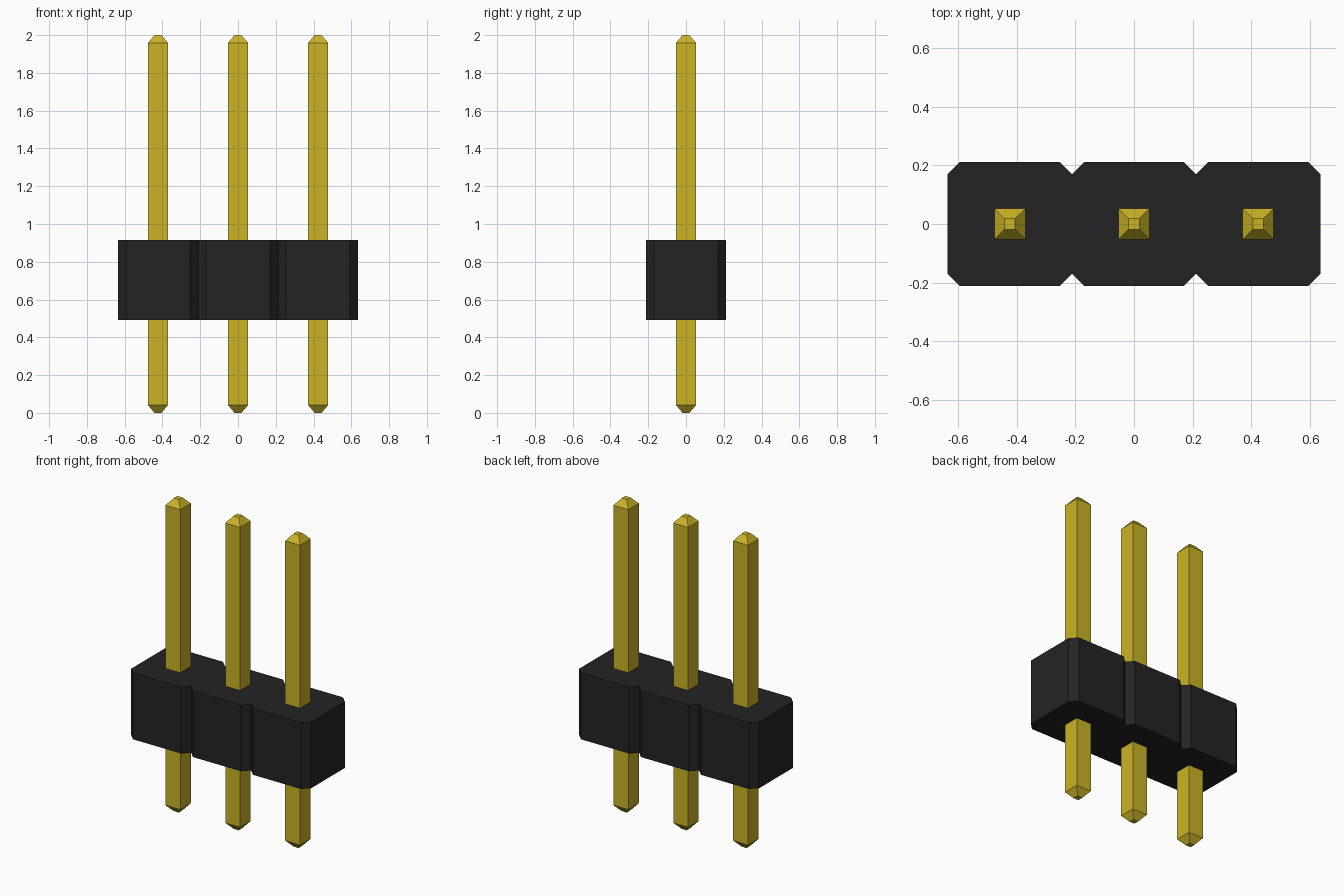
import bpy
import bmesh

cube = bpy.data.objects.get("Cube")
if cube:
    bpy.data.objects.remove(cube, do_unlink=True)

PITCH = 0.424          # spacing of the pins
HALF = PITCH / 2       # half width of one housing cell
CHAMFER = 0.042
Z_LOW, Z_HIGH = 0.492, 0.916
COUNT = 3


def make_material(name, rgb):
    mat = bpy.data.materials.new(name)
    mat.use_nodes = True
    color = (*rgb, 1.0)
    mat.diffuse_color = color
    mat.node_tree.nodes["Principled BSDF"].inputs["Base Color"].default_value = color
    return mat


def loft(name, sections, mat):
    """Skin matching (outline, z) sections from bottom to top and cap the ends."""
    bm = bmesh.new()
    rings = [[bm.verts.new((x, y, z)) for x, y in outline] for outline, z in sections]
    n = len(rings[0])
    for low, high in zip(rings, rings[1:]):
        for i in range(n):
            j = (i + 1) % n
            bm.faces.new((low[i], low[j], high[j], high[i]))
    bm.faces.new(rings[0][::-1])
    bm.faces.new(rings[-1])
    bmesh.ops.recalc_face_normals(bm, faces=bm.faces)
    mesh = bpy.data.meshes.new(name)
    bm.to_mesh(mesh)
    bm.free()
    mesh.materials.append(mat)
    obj = bpy.data.objects.new(name, mesh)
    bpy.context.collection.objects.link(obj)
    return obj


def square(h):
    return [(-h, -h), (h, -h), (h, h), (-h, h)]


black = make_material("black plastic", (0.0175, 0.0175, 0.0175))
gold = make_material("gold metal", (0.59, 0.45, 0.019))

centres = [(i - (COUNT - 1) / 2) * PITCH for i in range(COUNT)]

# Housing: one strip of chamfered cells with a V notch between neighbours
front = [(centres[0] - HALF, -HALF + CHAMFER)]
for cx in centres:
    front += [(cx - HALF + CHAMFER, -HALF),
              (cx + HALF - CHAMFER, -HALF),
              (cx + HALF, -HALF + CHAMFER)]
outline = front + [(-x, -y) for x, y in front]
loft("housing", [(outline, Z_LOW), (outline, Z_HIGH)], black)

# Pins: square posts with tapered tips at both ends
pin_sections = [(square(0.018), 0.0), (square(0.053), 0.042),
                (square(0.053), 1.958), (square(0.018), 2.0)]
for cx, label in zip(centres, ("right", "middle", "left")):
    pin = loft(label + "_pin", pin_sections, gold)
    pin.location.x = cx
